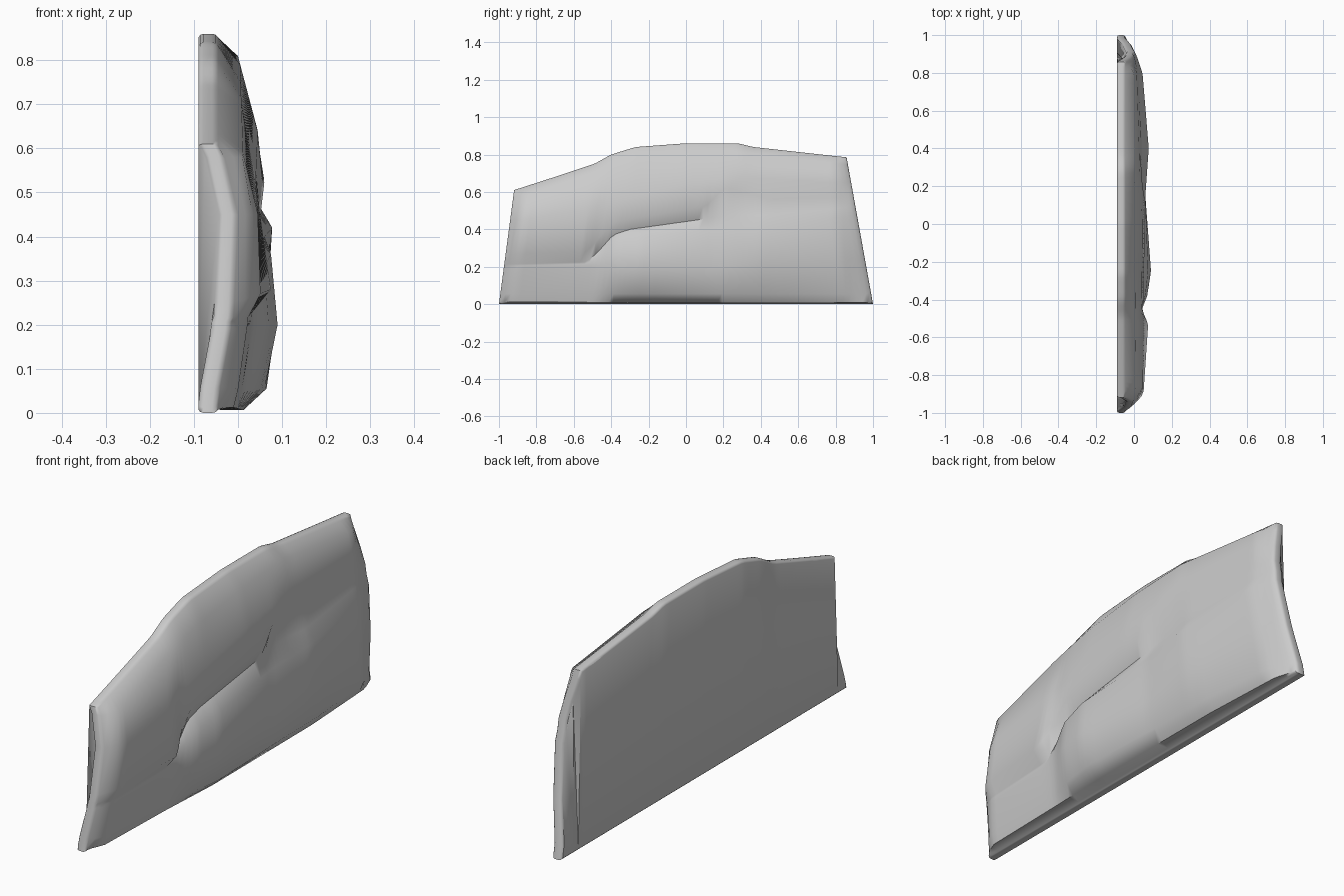
import bpy, bmesh
from mathutils import Vector

if "Cube" in bpy.data.objects:
    bpy.data.objects.remove(bpy.data.objects["Cube"])

COLS = 72

# Feature lines running along the panel, bottom to top: (y, z, x)
bottom_edge = [(-1, 0, -.045), (1, 0, -.045)]
bottom_return = [(-1, .012, -.045), (-.92, .012, -.01), (-.5, .01, 0), (-.2, .006, .012),
                 (.5, .006, .01), (.9, .008, -.01), (1, .01, -.045)]
lower_bevel = [(-1, .055, -.04), (-.93, .055, 0), (-.5, .055, .01), (-.35, .055, .05),
               (-.2, .055, .065), (.2, .055, .05), (.5, .055, .045), (.85, .055, .015), (1, .055, -.045)]
lower_bulge = [(-.97, .19, -.015), (-.9, .19, .02), (-.53, .2, .03), (-.47, .2, .035), (-.38, .2, .07),
               (-.25, .2, .09), (.15, .2, .06), (.4, .22, .065), (.82, .24, .025), (.97, .24, -.015)]
lower_ridge = [(-.97, .205, -.014), (-.9, .205, .022), (-.53, .215, .03), (-.47, .26, .035),
               (-.38, .33, .06), (-.25, .36, .075), (.15, .40, .06), (.4, .42, .078),
               (.8, .46, .045), (.91, .47, .005)]
recess = [(-.96, .215, -.01), (-.9, .215, .022), (-.53, .225, .03), (-.47, .28, .027), (-.39, .37, .025),
          (-.3, .4, .03), (.13, .46, .03), (.26, .48, .035), (.4, .475, .045), (.8, .51, .025), (.9, .52, 0)]
upper_lip = [(-.96, .25, -.008), (-.9, .27, .05), (-.53, .28, .075), (-.46, .36, .045), (-.39, .44, .05),
             (.11, .525, .06), (.2, .62, .045), (.3, .6, .038), (.45, .56, .038), (.8, .57, .02), (.9, .57, 0)]
upper_mid = [(-.945, .45, 0), (-.87, .45, .045), (-.5, .52, .04), (0, .64, .045), (.3, .68, .03),
             (.8, .65, .015), (.885, .65, -.015)]
shoulder = [(-.925, .58, -.03), (-.87, .58, .012), (-.5, .70, .008), (-.3, .75, .006), (0, .79, .005),
            (.3, .81, 0), (.8, .75, 0), (.865, .75, -.04)]
top_edge = [(-.92, .61, -.045), (-.49, .75, -.045), (-.4, .80, -.045), (-.27, .84, -.045), (0, .86, -.045),
            (.28, .86, -.045), (.36, .84, -.045), (.86, .785, -.045)]
lines = [bottom_edge, bottom_return, lower_bevel, lower_bulge, lower_ridge, recess,
         upper_lip, upper_mid, shoulder, top_edge]


def ends(z):
    """Slanted left and right limits of the panel at height z."""
    return -1 + .133 * z, 1 - .18 * z


def sample(line, t):
    """Point on a feature line at fraction t between the panel ends."""
    pts = []
    for y, z, x in line:
        lo, hi = ends(z)
        pts.append([(y - lo) / (hi - lo), z, x])
    pts[0][0], pts[-1][0] = 0, 1
    for a, b in zip(pts, pts[1:]):
        if t <= b[0]:
            f = (t - a[0]) / (b[0] - a[0])
            z = a[1] + f * (b[1] - a[1])
            x = a[2] + f * (b[2] - a[2])
            break
    lo, hi = ends(z)
    return Vector((x, lo + t * (hi - lo), z))


# Sculpted front skin
bm = bmesh.new()
rows = [[bm.verts.new(sample(line, i / COLS)) for i in range(COLS + 1)] for line in lines]
for a, b in zip(rows, rows[1:]):
    for i in range(COLS):
        bm.faces.new((a[i], a[i + 1], b[i + 1], b[i]))

# Rounded rim: rings run around the outline and step backwards
n = len(rows)
ring = (rows[0] + [r[-1] for r in rows[1:-1]] + rows[-1][::-1]
        + [r[0] for r in rows[-2:0:-1]])
outline = [v.co.copy() for v in ring]


def inset(p, d):
    y, z = p.y, p.z
    return Vector((p.x, y * (1 - d), .4 + (z - .4) * (1 - 2 * d)))


for v, p in zip(ring, outline):
    v.co = inset(p, .009)
for back, d in ((.006, .002), (.014, 0), (.034, 0), (.041, .003), (.045, .010)):
    new = [bm.verts.new(inset(p, d) - Vector((back, 0, 0))) for p in outline]
    for i in range(len(ring)):
        j = (i + 1) % len(ring)
        bm.faces.new((ring[i], new[i], new[j], ring[j]))
    ring = new

# Flat back: straight strips from bottom to top, with an end cap each side
k = 6
low = ring[:COLS + 1]
right = ring[COLS + 1:COLS + n - 1]
high = ring[COLS + n - 1:2 * COLS + n][::-1]
left = ring[2 * COLS + n:]
flat = [bm.faces.new((low[i], high[i], high[i + 1], low[i + 1])) for i in range(k, COLS - k)]
flat.append(bm.faces.new(low[:k + 1] + high[:k + 1][::-1] + left))
flat.append(bm.faces.new(low[-k - 1:] + right + high[-k - 1:][::-1]))
bmesh.ops.triangulate(bm, faces=flat)
bmesh.ops.recalc_face_normals(bm, faces=bm.faces)

mesh = bpy.data.meshes.new("door_trim_panel")
bm.to_mesh(mesh)
bm.free()
panel = bpy.data.objects.new("door_trim_panel", mesh)
bpy.context.collection.objects.link(panel)
bpy.context.view_layer.objects.active = panel
panel.select_set(True)
bpy.ops.object.shade_smooth_by_angle(angle=.9)
